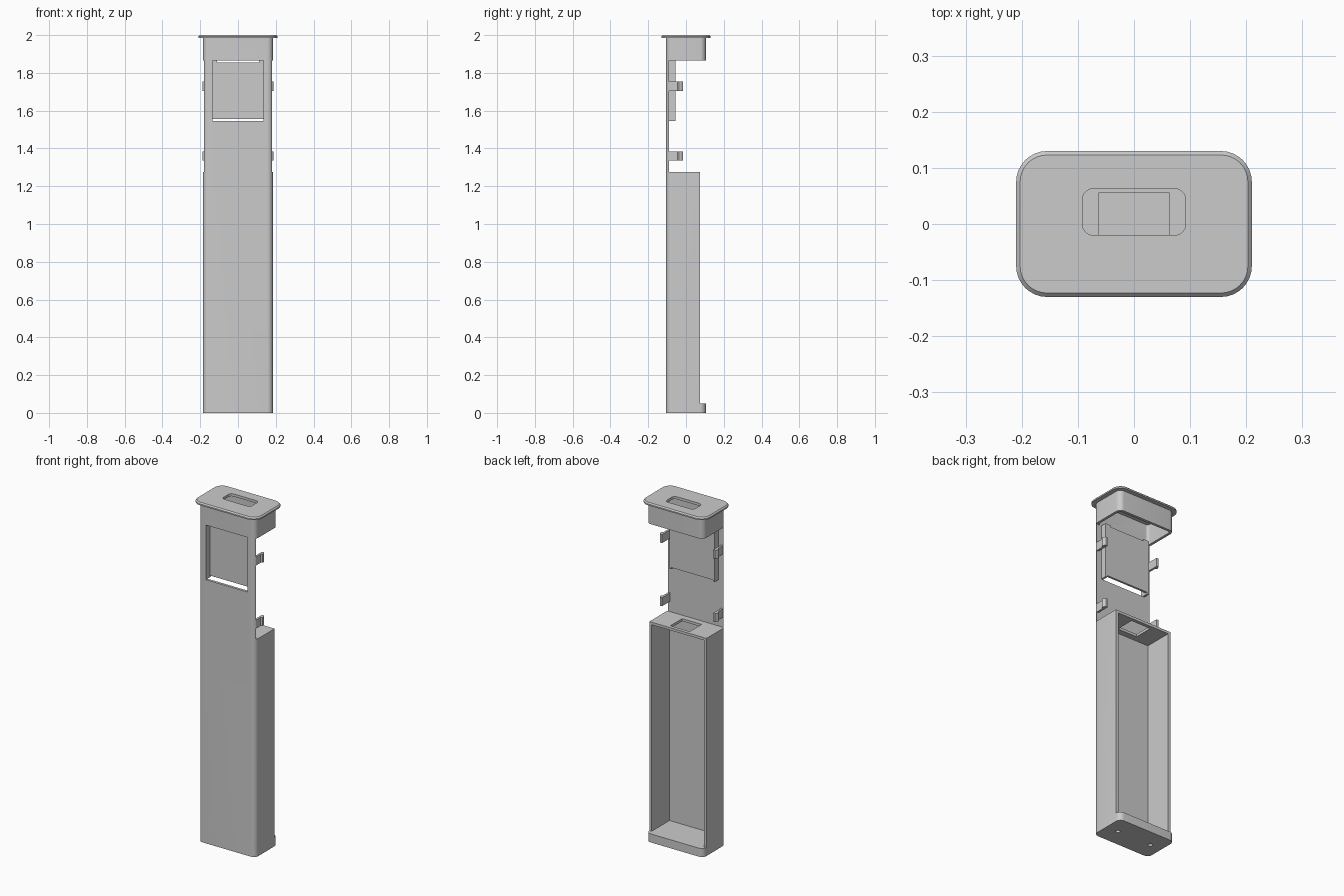
import bpy, bmesh, math

if "Cube" in bpy.data.objects:
    bpy.data.objects.remove(bpy.data.objects["Cube"], do_unlink=True)

grey = bpy.data.materials.new("plain grey")
grey.use_nodes = True
grey.diffuse_color = (0.6, 0.6, 0.6, 1)
grey.node_tree.nodes["Principled BSDF"].inputs["Base Color"].default_value = grey.diffuse_color

WALL = 0.015
HALF_X, HALF_Y, CORNER = 0.185, 0.105, 0.03
BOX_TOP, COLLAR, FLANGE = 1.275, 1.865, 1.985
FRONT_IN = -HALF_Y + WALL


def loft(name, loops):
    """Closed solid through a stack of (outline, z) loops."""
    bm = bmesh.new()
    rings = [[bm.verts.new((x, y, z)) for x, y in pts] for pts, z in loops]
    n = len(rings[0])
    for low, high in zip(rings, rings[1:]):
        for i in range(n):
            j = (i + 1) % n
            bm.faces.new((low[i], low[j], high[j], high[i]))
    bm.faces.new(rings[0][::-1])
    bm.faces.new(rings[-1])
    bmesh.ops.recalc_face_normals(bm, faces=bm.faces)
    mesh = bpy.data.meshes.new(name)
    bm.to_mesh(mesh)
    bm.free()
    mesh.materials.append(grey)
    obj = bpy.data.objects.new(name, mesh)
    bpy.context.collection.objects.link(obj)
    return obj


def rounded(x0, x1, y0, y1, r, steps=8):
    """Rectangle outline with rounded corners."""
    corners = [(x1 - r, y1 - r), (x0 + r, y1 - r), (x0 + r, y0 + r), (x1 - r, y0 + r)]
    pts = []
    for q, (cx, cy) in enumerate(corners):
        for s in range(steps + 1):
            a = (q + s / steps) * math.pi / 2
            pts.append((cx + r * math.cos(a), cy + r * math.sin(a)))
    return pts


def box(name, x0, x1, y0, y1, z0, z1):
    pts = [(x0, y0), (x1, y0), (x1, y1), (x0, y1)]
    return loft(name, [(pts, z0), (pts, z1)])


def cut(target, cutter):
    """Subtract the cutter, then discard it."""
    cutter.hide_render = True
    mod = target.modifiers.new("cut", "BOOLEAN")
    mod.operation, mod.solver, mod.object = "DIFFERENCE", "EXACT", cutter
    select(target)
    bpy.ops.object.modifier_apply(modifier=mod.name)
    bpy.data.objects.remove(cutter, do_unlink=True)


def select(obj):
    bpy.ops.object.select_all(action="DESELECT")
    obj.select_set(True)
    bpy.context.view_layer.objects.active = obj


# Main housing: rounded column, opened up step by step
outline = rounded(-HALF_X, HALF_X, -HALF_Y, HALF_Y, CORNER)
housing = loft("housing", [(outline, 0), (outline, FLANGE)])
inner_x = HALF_X - WALL

# Open middle, leaving only the front plate
cut(housing, box("cutter", -0.3, 0.3, FRONT_IN, 0.3, BOX_TOP, COLLAR))
# Lower box: shortened sides, hollow inside, open at the back
cut(housing, box("cutter", -0.3, 0.3, 0.075, 0.3, 0.05, BOX_TOP + 0.1))
cut(housing, box("cutter", -inner_x, inner_x, FRONT_IN, 0.3, 0.05, BOX_TOP - WALL))
# Passage in the roof of the lower box
cut(housing, box("cutter", -0.063, 0.063, -0.055, 0.055, BOX_TOP - 0.05, BOX_TOP + 0.05))
# Hollow collar under the flange
hollow = rounded(-inner_x, inner_x, FRONT_IN, -FRONT_IN, CORNER - WALL)
cut(housing, loft("cutter", [(hollow, COLLAR - 0.05), (hollow, FLANGE + 0.05)]))
# Window in the front plate
WIN_X, WIN_LOW = 0.135, 1.545
cut(housing, box("cutter", -WIN_X, WIN_X, -0.2, -0.08, WIN_LOW, COLLAR))
# Screw holes in the base
for side in (-1, 1):
    hole = rounded(side * 0.11 - 0.012, side * 0.11 + 0.012, -0.012, 0.012, 0.0119, 4)
    cut(housing, loft("cutter", [(hole, -0.02), (hole, 0.03)]))

# Top flange with chamfered rim and finger opening
rim = rounded(-0.21, 0.21, -0.13, 0.13, 0.055)
rim_top = rounded(-0.203, 0.203, -0.123, 0.123, 0.048)
flange = loft("top_flange", [(rim, FLANGE), (rim, 1.993), (rim_top, 2.0)])
grip = rounded(-0.092, 0.092, -0.02, 0.063, 0.02)
cut(flange, loft("cutter", [(grip, 1.9), (grip, 2.1)]))

# Recessed panel behind the window, notched along its top
panel = box("window_panel", -WIN_X, WIN_X, -0.067, -0.055, WIN_LOW + 0.01, COLLAR)
cut(panel, box("cutter", -0.11, 0.11, -0.1, 0, COLLAR - 0.01, COLLAR + 0.05))

# Window side walls and snap clips, one set per side
for side, label in ((1, "left"), (-1, "right")):
    xs = sorted((side * WIN_X, side * (WIN_X + 0.012)))
    box("window_wall_" + label, *xs, FRONT_IN, -0.055, WIN_LOW, COLLAR)
    profile = [(0.166, -0.092), (0.178, -0.092), (0.178, -0.045), (0.187, -0.038),
               (0.187, -0.028), (0.179, -0.015), (0.166, -0.015)]
    profile = [(side * x, y) for x, y in profile]
    for level, z in (("lower", 1.335), ("upper", 1.705)):
        loft(f"{level}_clip_{label}", [(profile, z), (profile, z + 0.05)])

# Smooth the rounded corners, keep edges sharp
for obj in (housing, flange):
    select(obj)
    bpy.ops.object.shade_smooth_by_angle(angle=math.radians(30))
